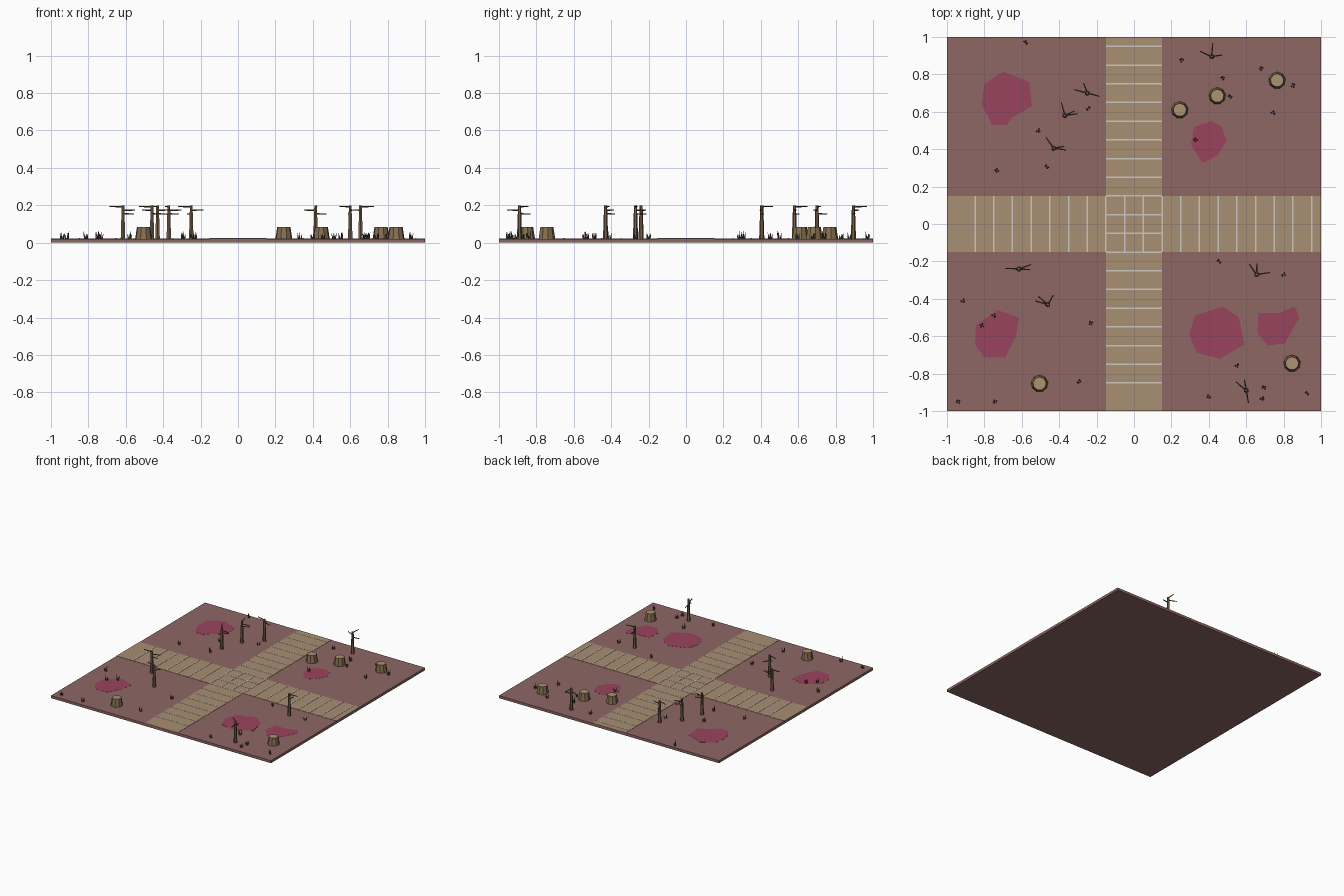
import bpy, bmesh, math, random
from mathutils import Vector, Matrix

if "Cube" in bpy.data.objects:
    bpy.data.objects.remove(bpy.data.objects["Cube"])

random.seed(4)
TOP = 0.021  # ground surface height


def material(name, r, g, b):
    m = bpy.data.materials.new(name)
    lin = [((c / 255 + 0.055) / 1.055) ** 2.4 for c in (r, g, b)]
    m.diffuse_color = (*lin, 1)
    m.use_nodes = True
    m.node_tree.nodes["Principled BSDF"].inputs["Base Color"].default_value = m.diffuse_color
    return m


SOIL = material("soil", 142, 103, 100)
PATH = material("path_tan", 168, 142, 115)
LINE = material("pale_line", 205, 200, 192)
PATCH = material("crimson_patch", 154, 68, 94)
BARK = material("bark", 120, 97, 72)
STUMP = material("stump_bark", 134, 112, 82)
WOOD = material("cut_wood", 172, 146, 112)
DRY = material("dry_twig", 92, 78, 56)


def finish(name, bm, *mats):
    me = bpy.data.meshes.new(name)
    bmesh.ops.recalc_face_normals(bm, faces=bm.faces)
    bm.to_mesh(me)
    bm.free()
    for m in mats:
        me.materials.append(m)
    ob = bpy.data.objects.new(name, me)
    bpy.context.collection.objects.link(ob)
    return ob


def box(bm, x0, x1, y0, y1, z0, z1):
    mat = Matrix.Translation(((x0 + x1) / 2, (y0 + y1) / 2, (z0 + z1) / 2))
    mat = mat @ Matrix.Diagonal((x1 - x0, y1 - y0, z1 - z0, 1))
    bmesh.ops.create_cube(bm, size=1, matrix=mat)


def rod(bm, a, b, r0, r1, sides):
    """Tapered rod from point a to point b."""
    a, b = Vector(a), Vector(b)
    d = b - a
    rot = Vector((0, 0, 1)).rotation_difference(d).to_matrix().to_4x4()
    return bmesh.ops.create_cone(bm, cap_ends=True, segments=sides, radius1=r0,
                                 radius2=r1, depth=d.length,
                                 matrix=Matrix.Translation((a + b) / 2) @ rot)


# ground slab
bm = bmesh.new()
box(bm, -1, 1, -1, 1, 0, TOP)
finish("ground", bm, SOIL)

# crossing paths, the second split around the first
bm = bmesh.new()
box(bm, -1, 1, -0.15, 0.15, TOP - 0.004, TOP + 0.002)
for y0, y1 in ((-1, -0.15), (0.15, 1)):
    box(bm, -0.15, 0.15, y0, y1, TOP - 0.004, TOP + 0.002)
finish("paths", bm, PATH)

# pale lines across both paths
bm = bmesh.new()
for i in range(19):
    p = -0.85 + 0.1 * i
    w = 0.004
    box(bm, p - w, p + w, -0.15, 0.15, TOP, TOP + 0.004)
    box(bm, -0.15, 0.15, p - w, p + w, TOP, TOP + 0.0036)
finish("path_lines", bm, LINE)

# irregular coloured patches
patches = [
    [(-.70, .815), (-.56, .76), (-.545, .63), (-.65, .57), (-.68, .53),
     (-.76, .53), (-.815, .64), (-.80, .75)],
    [(.415, .55), (.47, .52), (.495, .445), (.445, .365), (.365, .325),
     (.305, .425), (.32, .52)],
    [(-.73, -.46), (-.615, -.50), (-.63, -.60), (-.69, -.715), (-.80, -.715),
     (-.85, -.645), (-.845, -.54)],
    [(.475, -.44), (.56, -.50), (.59, -.645), (.46, -.72), (.335, -.69),
     (.295, -.59), (.325, -.49)],
    [(.665, -.475), (.78, -.475), (.86, -.44), (.885, -.50), (.805, -.64),
     (.715, -.65), (.66, -.585)],
]
for pts in patches:
    bm = bmesh.new()
    f = bm.faces.new([bm.verts.new((x, y, TOP - 0.001)) for x, y in pts])
    ext = bmesh.ops.extrude_face_region(bm, geom=[f])
    up = [v for v in ext["geom"] if isinstance(v, bmesh.types.BMVert)]
    bmesh.ops.translate(bm, verts=up, vec=(0, 0, 0.002))
    finish("ground_patch", bm, PATCH)

# tree stumps with a pale cut top
for x, y in ((.245, .61), (.445, .685), (.765, .768), (.845, -.745), (-.505, -.853)):
    bm = bmesh.new()
    rod(bm, (x, y, TOP - 0.002), (x, y, 0.083), 0.046, 0.036, 9)
    bm.faces.ensure_lookup_table()
    top = max(bm.faces, key=lambda f: f.calc_center_median().z)
    bmesh.ops.inset_individual(bm, faces=[top], thickness=0.003)
    top.material_index = 1
    finish("stump", bm, STUMP, WOOD)

# bare trees: x, y and the headings of three level branches, highest first
trees = [
    (.415, .895, 85, 155, 8), (-.25, .70, 165, -15, 110), (-.37, .58, 105, 8, 25),
    (-.43, .405, 125, -8, 10), (-.615, -.24, 178, 20, -5), (-.46, -.43, 165, 140, 60),
    (.655, -.27, 8, 125, 88), (.60, -.89, 140, -80, 100),
]
for x, y, *headings in trees:
    bm = bmesh.new()
    rod(bm, (x, y, TOP - 0.002), (x, y, 0.2), 0.014, 0.008, 6)
    for f in bm.faces:
        f.material_index = 0
    trunk = set(bm.faces)
    for a, z, length in zip(headings, (0.193, 0.174, 0.154), (0.072, 0.068, 0.058)):
        a = math.radians(a)
        end = (x + length * math.cos(a), y + length * math.sin(a), z)
        rod(bm, (x, y, z), end, 0.0045, 0.0028, 5)
    for f in bm.faces:
        f.material_index = 0 if f in trunk else 1
    finish("bare_tree", bm, BARK, DRY)

# dry grass tufts
tufts = [
    (-.58, .97), (.255, .875), (.475, .78), (.68, .83), (.85, .74), (.513, .68),
    (.743, .595), (.33, .45), (-.245, .617), (-.513, .50), (-.465, .307),
    (-.733, .286), (.455, -.20), (.80, -.27), (-.915, -.41), (-.75, -.49),
    (-.813, -.543), (-.23, -.53), (-.294, -.842), (-.743, -.95), (-.94, -.95),
    (.55, -.757), (.40, -.922), (.695, -.874), (.684, -.933), (.925, -.906),
]
bm = bmesh.new()
for x, y in tufts:
    for k in range(4):
        a = math.tau * k / 4 + random.uniform(-0.6, 0.6)
        c, s = math.cos(a), math.sin(a)
        h = random.uniform(0.022, 0.042)
        rod(bm, (x + 0.007 * c, y + 0.007 * s, TOP - 0.001),
            (x + 0.013 * c, y + 0.013 * s, TOP + h), 0.0045, 0.0005, 4)
finish("grass_tufts", bm, DRY)
